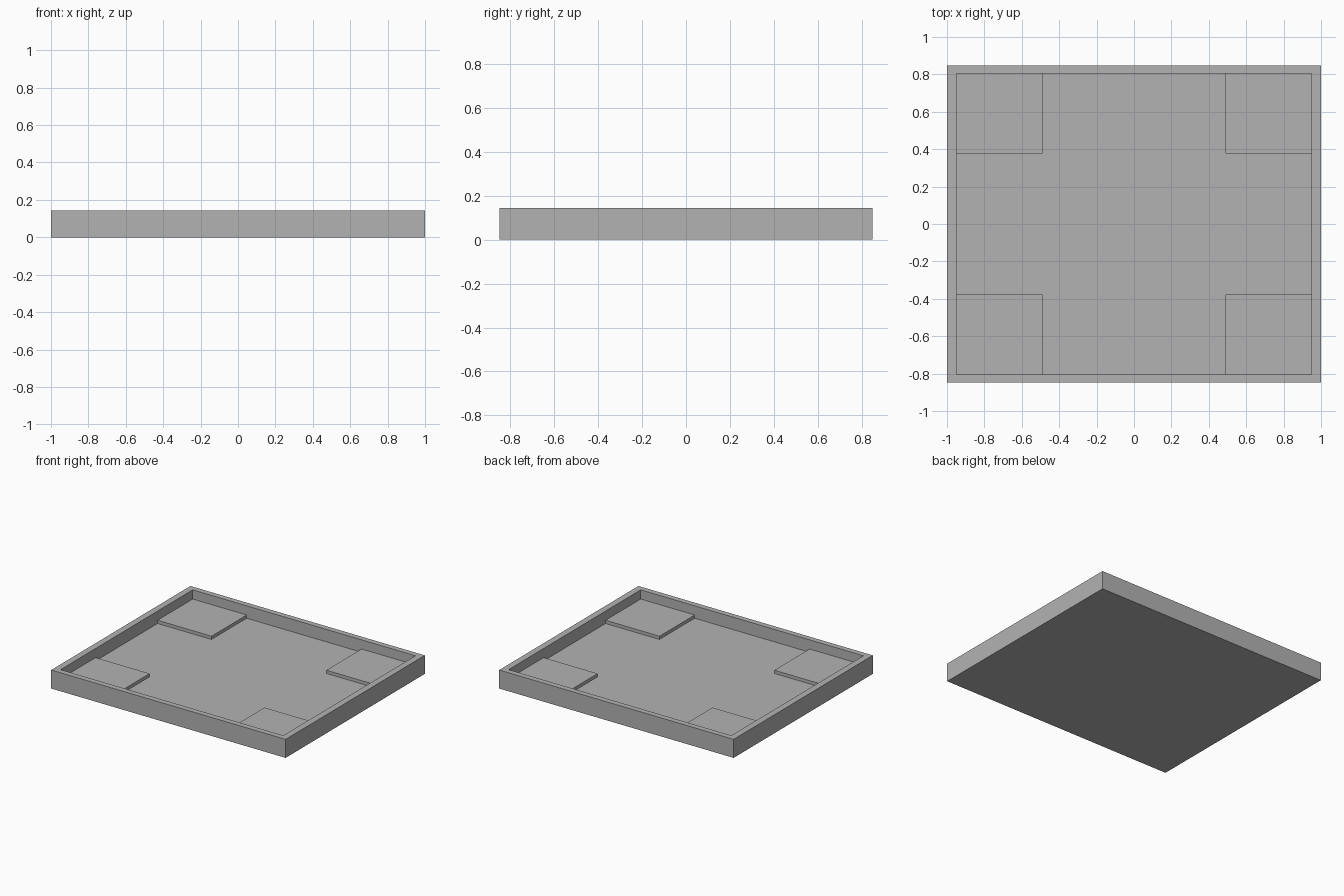
import bpy
import bmesh
from mathutils import Vector

if "Cube" in bpy.data.objects:
    bpy.data.objects.remove(bpy.data.objects["Cube"], do_unlink=True)

HALF_X, HALF_Y, HEIGHT = 1.0, 0.848, 0.143
INNER_X, INNER_Y = 0.95, 0.805
FLOOR_Z, PAD_Z = 0.047, 0.072
PAD_X, PAD_Y = 0.49, 0.377

grey = bpy.data.materials.new("plain grey")
grey.use_nodes = True
colour = (0.45, 0.45, 0.45, 1)
grey.diffuse_color = colour
grey.node_tree.nodes["Principled BSDF"].inputs["Base Color"].default_value = colour


def add_object(name, bm):
    mesh = bpy.data.meshes.new(name)
    bm.to_mesh(mesh)
    bm.free()
    mesh.materials.append(grey)
    obj = bpy.data.objects.new(name, mesh)
    bpy.context.collection.objects.link(obj)
    return obj


def box(low, high):
    low, high = Vector(low), Vector(high)
    bm = bmesh.new()
    bmesh.ops.create_cube(bm, size=1)
    bmesh.ops.scale(bm, vec=high - low, verts=bm.verts)
    bmesh.ops.translate(bm, vec=(low + high) / 2, verts=bm.verts)
    return bm


# Tray: a slab whose top face is inset to a rim and pushed down to the floor
bm = box((-HALF_X, -HALF_Y, 0), (HALF_X, HALF_Y, HEIGHT))
top = max(bm.faces, key=lambda f: f.calc_center_median().z)
bmesh.ops.inset_individual(bm, faces=[top], thickness=0.02)
inner = list(top.verts)
for v in inner:
    v.co.x = INNER_X if v.co.x > 0 else -INNER_X
    v.co.y = INNER_Y if v.co.y > 0 else -INNER_Y
ring = bmesh.ops.extrude_discrete_faces(bm, faces=[top])["faces"][0]
for v in ring.verts:
    v.co.z = FLOOR_Z
bmesh.ops.recalc_face_normals(bm, faces=bm.faces)
add_object("tray", bm)

# Raised corner pads, one mirrored into all four corners
pad = add_object("corner_pads", box((PAD_X, PAD_Y, FLOOR_Z), (INNER_X, INNER_Y, PAD_Z)))
mirror = pad.modifiers.new("four corners", "MIRROR")
mirror.use_axis = (True, True, False)
mirror.use_mirror_merge = False
